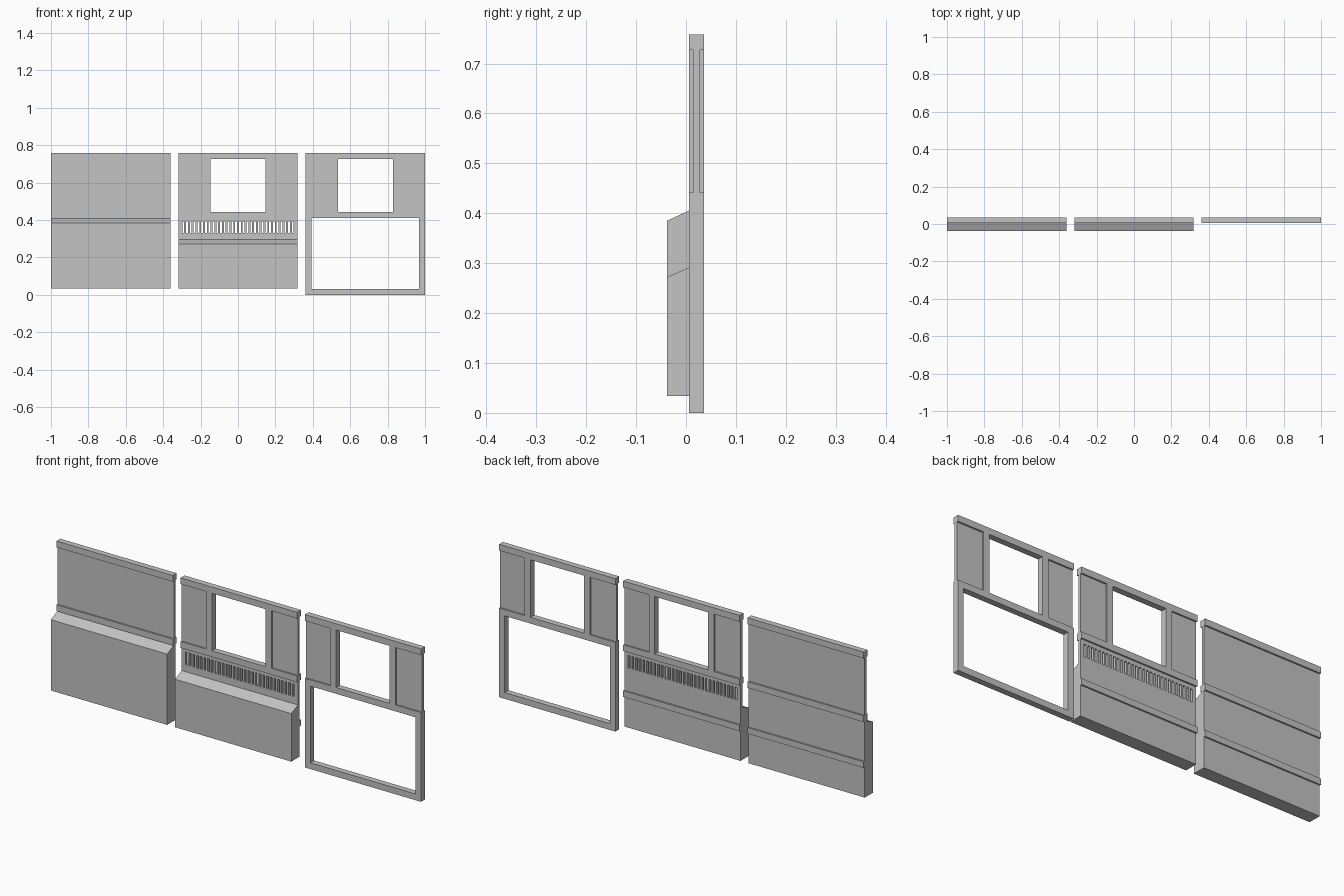
import bpy
import bmesh

cube = bpy.data.objects.get("Cube")
if cube:
    bpy.data.objects.remove(cube, do_unlink=True)

grey = bpy.data.materials.new("plain grey")
grey.use_nodes = True
COLOUR = (0.55, 0.55, 0.55, 1)
grey.diffuse_color = COLOUR
grey.node_tree.nodes["Principled BSDF"].inputs["Base Color"].default_value = COLOUR

# Shared dimensions
HALF = 0.319                       # half width of a panel
OUTER = (0.006, 0.036)             # depth of rails, posts and frames
SHEET = (0.014, 0.028)             # depth of the thin wall sheet
TOP, TOP_RAIL = 0.758, 0.727
SILL, MID_RAIL = 0.442, 0.411
BASE = 0.034
WIN, POST = 0.147, 0.179           # inner and outer edge of window posts
CENTRES = {"left": 0.681, "middle": 0.0, "right": -0.681}


def extrude_profile(name, profile, x0, x1):
    """Sweep a (y, z) outline along x."""
    bm = bmesh.new()
    face = bm.faces.new([bm.verts.new((x0, y, z)) for y, z in profile])
    swept = bmesh.ops.extrude_face_region(bm, geom=[face])["geom"]
    verts = [v for v in swept if isinstance(v, bmesh.types.BMVert)]
    bmesh.ops.translate(bm, verts=verts, vec=(x1 - x0, 0, 0))
    bmesh.ops.recalc_face_normals(bm, faces=bm.faces)
    mesh = bpy.data.meshes.new(name)
    bm.to_mesh(mesh)
    bm.free()
    mesh.materials.append(grey)
    obj = bpy.data.objects.new(name, mesh)
    bpy.context.collection.objects.link(obj)
    return obj


def box(name, x0, x1, depth, z0, z1):
    a, b = depth
    return extrude_profile(name, [(a, z0), (b, z0), (b, z1), (a, z1)], x0, x1)


def rail(name, cx, z0, z1):
    return box(name, cx - HALF, cx + HALF, OUTER, z0, z1)


def window_wall(side, cx):
    """Side sheets and full-depth posts around an open window."""
    for sign, end in ((-1, "right"), (1, "left")):
        a, b, c = (cx + sign * d for d in (WIN, POST, HALF))
        box(f"{side}_window_post_{end}", min(a, b), max(a, b), OUTER, SILL, TOP_RAIL)
        box(f"{side}_wall_sheet_{end}", min(b, c), max(b, c), SHEET, SILL, TOP_RAIL)


def front_casing(name, cx, lip, top):
    """Deep front box with a sloping top."""
    front, back = -0.038, SHEET[0]
    profile = [(front, BASE), (back, BASE), (back, top), (front, lip)]
    extrude_profile(name, profile, cx - HALF, cx + HALF)


# Rails common to every panel
for side, cx in CENTRES.items():
    rail(f"{side}_top_rail", cx, TOP_RAIL, TOP)
    rail(f"{side}_middle_rail", cx, MID_RAIL, SILL)

# Solid panel
cx = CENTRES["right"]
box("right_upper_sheet", cx - HALF, cx + HALF, SHEET, SILL, TOP_RAIL)
box("right_lower_sheet", cx - HALF, cx + HALF, SHEET, BASE, MID_RAIL)
rail("right_lower_rail", cx, 0.184, 0.214)
front_casing("right_front_casing", cx, 0.385, 0.409)

# Window panel with vent
cx = CENTRES["middle"]
window_wall("middle", cx)
rail("middle_lower_rail", cx, 0.184, 0.214)
front_casing("middle_front_casing", cx, 0.272, 0.295)
VENT, VENT_LOW, VENT_HIGH = 0.298, 0.33, 0.392
box("middle_lower_sheet", -HALF, HALF, SHEET, BASE, VENT_LOW)
box("vent_top_strip", -HALF, HALF, SHEET, VENT_HIGH, MID_RAIL)
box("vent_end_right", -HALF, -VENT, SHEET, VENT_LOW, VENT_HIGH)
box("vent_end_left", VENT, HALF, SHEET, VENT_LOW, VENT_HIGH)

# Vertical vent bars, one between each pair of slots
SLOTS = 30
pitch = 2 * VENT / (SLOTS - 0.5)
start = -VENT + pitch / 2
bars = box("vent_bars", start, start + pitch / 2, SHEET, VENT_LOW, VENT_HIGH)
array = bars.modifiers.new("repeat", 'ARRAY')
array.count = SLOTS - 1
array.use_relative_offset = False
array.use_constant_offset = True
array.constant_offset_displace = (pitch, 0, 0)

# Window panel with open lower frame
cx = CENTRES["left"]
window_wall("left", cx)
FRAME = 0.031
rail("left_bottom_rail", cx, 0, FRAME)
box("left_frame_post_right", cx - HALF, cx - HALF + FRAME, OUTER, FRAME, MID_RAIL)
box("left_frame_post_left", cx + HALF - FRAME, cx + HALF, OUTER, FRAME, MID_RAIL)
